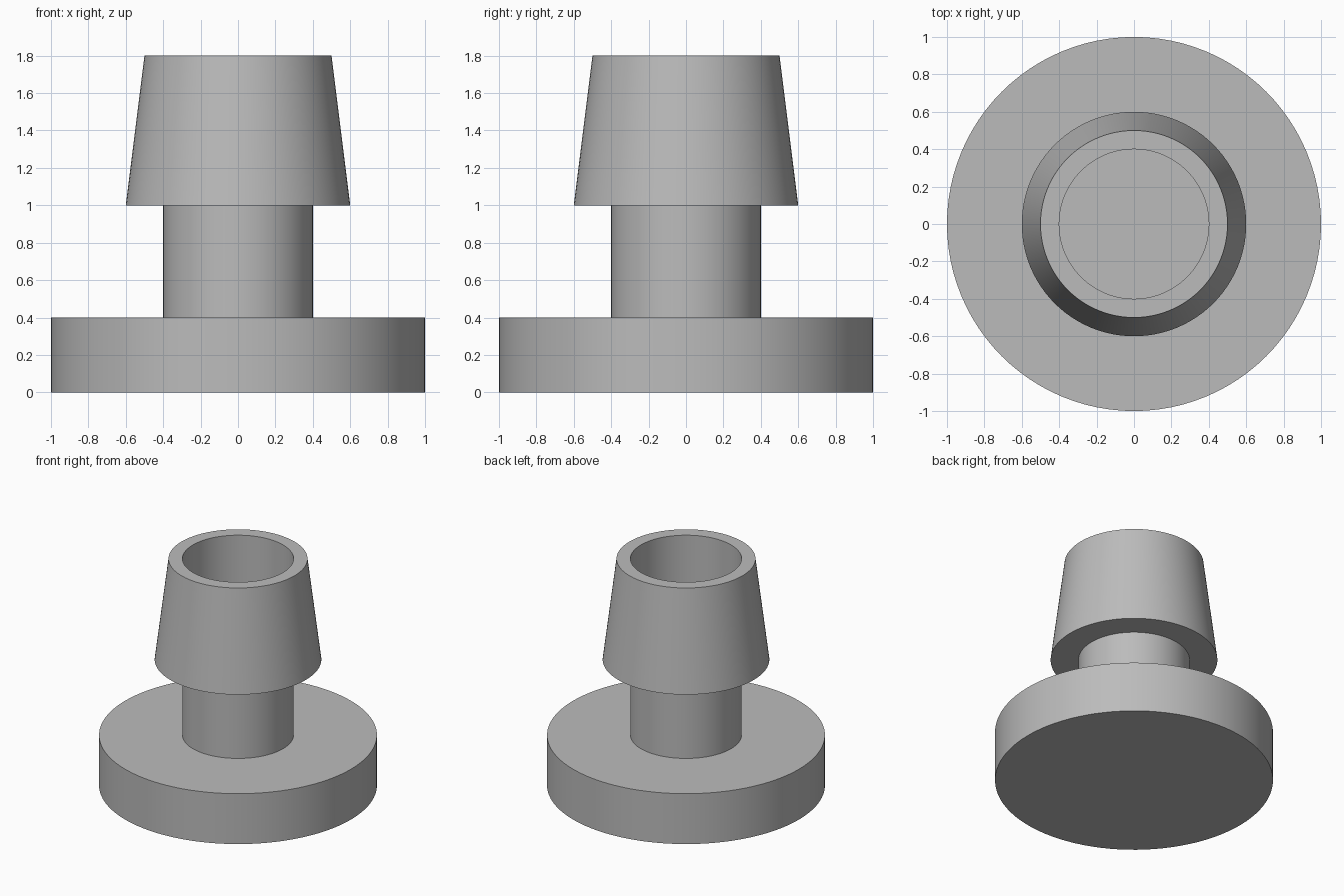
import bpy, bmesh, math

if "Cube" in bpy.data.objects:
    bpy.data.objects.remove(bpy.data.objects["Cube"])

SEGMENTS = 96

grey = bpy.data.materials.new("plain grey")
grey.diffuse_color = (0.5, 0.5, 0.5, 1.0)
grey.use_nodes = True
grey.node_tree.nodes["Principled BSDF"].inputs["Base Color"].default_value = grey.diffuse_color


def lathe(name, profile, closed=False):
    """Spin an (r, z) profile round the z axis; points on the axis are merged."""
    bm = bmesh.new()
    verts = [bm.verts.new((r, 0, z)) for r, z in profile]
    edges = [bm.edges.new(pair) for pair in zip(verts, verts[1:])]
    if closed:
        edges.append(bm.edges.new((verts[-1], verts[0])))
    bmesh.ops.spin(bm, geom=verts + edges, cent=(0, 0, 0), axis=(0, 0, 1),
                   angle=math.tau, steps=SEGMENTS, use_merge=True)
    bmesh.ops.remove_doubles(bm, verts=bm.verts, dist=1e-4)
    bmesh.ops.recalc_face_normals(bm, faces=bm.faces)
    mesh = bpy.data.meshes.new(name)
    bm.to_mesh(mesh)
    bm.free()
    mesh.materials.append(grey)
    obj = bpy.data.objects.new(name, mesh)
    bpy.context.collection.objects.link(obj)
    bpy.ops.object.select_all(action='DESELECT')
    obj.select_set(True)
    bpy.context.view_layer.objects.active = obj
    bpy.ops.object.shade_smooth_by_angle(angle=math.radians(30))
    return obj


def disc(name, radius, bottom, top):
    return lathe(name, [(0, bottom), (radius, bottom), (radius, top), (0, top)])


# Wide round foot and narrow neck
disc("base_flange", 1.0, 0.0, 0.4)
disc("stem", 0.4, 0.4, 1.0)

# Tapered collar with a straight bore, overhanging the stem
lathe("tapered_collar", [(0.4, 1.0), (0.6, 1.0), (0.5, 1.8), (0.4, 1.8)], closed=True)
